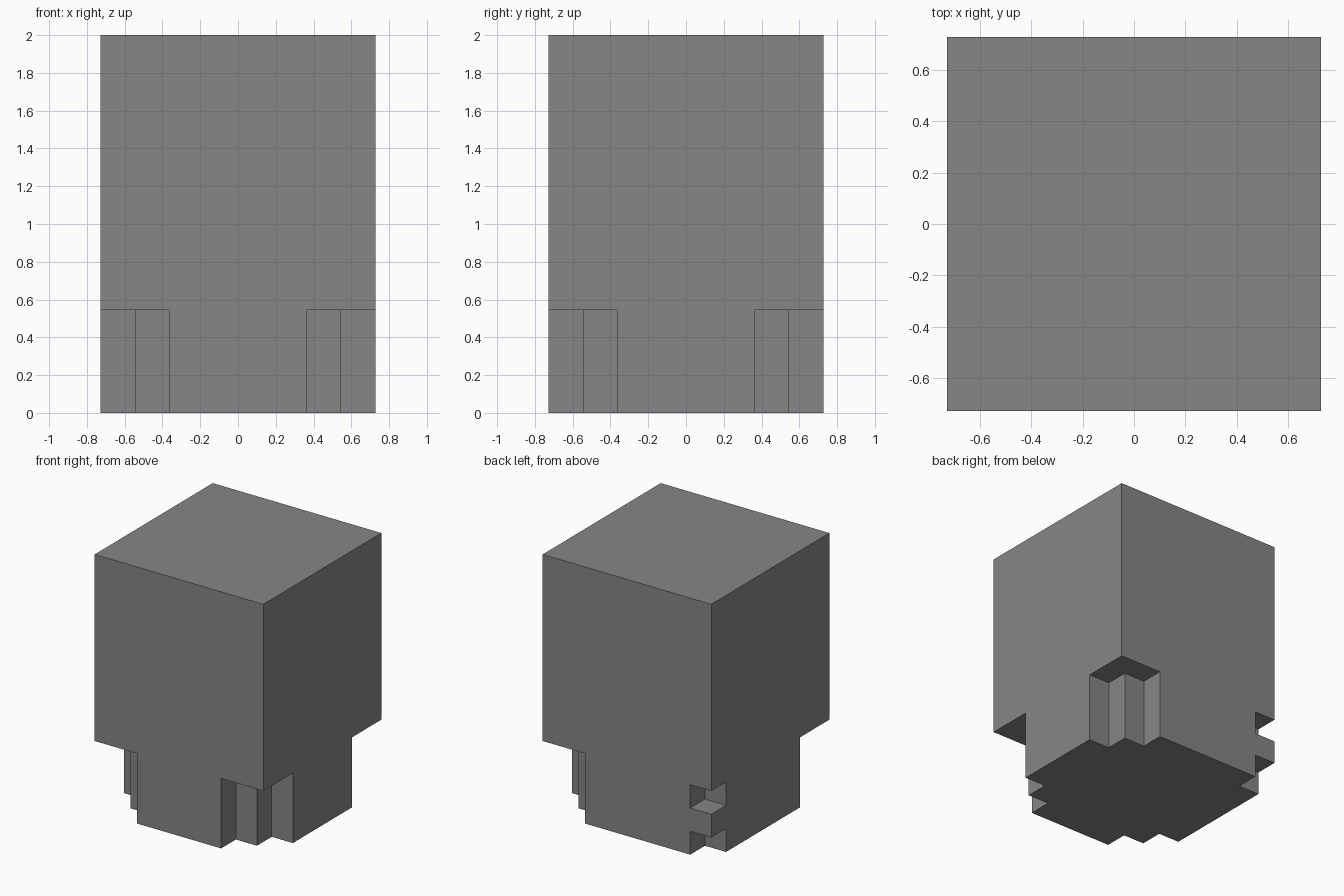
import bpy
import bmesh
from mathutils import Vector
from itertools import product

cube = bpy.data.objects.get("Cube")
if cube:
    bpy.data.objects.remove(cube)

WIDTH, HEIGHT, NOTCH = 8, 11, 3   # size in block units
UNIT = 2 / HEIGHT

stone = bpy.data.materials.new("mid_grey")
stone.use_nodes = True
grey = (0.24, 0.24, 0.24, 1)
stone.diffuse_color = grey
stone.node_tree.nodes["Principled BSDF"].inputs["Base Color"].default_value = grey


def solid(x, y, z):
    """True where the block is filled."""
    if not (0 <= x < WIDTH and 0 <= y < WIDTH and 0 <= z < HEIGHT):
        return False
    if z >= NOTCH:
        return True
    # distance in cells from the nearest corner
    dx, dy = min(x, WIDTH - 1 - x), min(y, WIDTH - 1 - y)
    if x < WIDTH / 2 and y >= WIDTH / 2:
        # back corner: single-cell notches around a remaining middle cell
        return dx + dy > 0 or z == 1
    # other corners: L-shaped notch leaving a step
    return dx + dy > 1


# Outer skin of the block, merged into large flat faces
bm = bmesh.new()
for cell in product(range(WIDTH), range(WIDTH), range(HEIGHT)):
    if not solid(*cell):
        continue
    centre = Vector(cell) + Vector((0.5, 0.5, 0.5))
    for axis, side in product(range(3), (-1, 1)):
        n, u = Vector(), Vector()
        n[axis] = side
        u[(axis + 1) % 3] = 1
        if solid(*(int(c) for c in Vector(cell) + n)):
            continue
        v = n.cross(u)
        corners = [centre + (n + u * a + v * b) / 2
                   for a, b in ((-1, -1), (1, -1), (1, 1), (-1, 1))]
        bm.faces.new([bm.verts.new(
            (p - Vector((WIDTH / 2, WIDTH / 2, 0))) * UNIT) for p in corners])

bmesh.ops.remove_doubles(bm, verts=bm.verts, dist=UNIT / 100)
bmesh.ops.dissolve_limit(bm, angle_limit=0.01, verts=bm.verts, edges=bm.edges)
bmesh.ops.recalc_face_normals(bm, faces=bm.faces)

mesh = bpy.data.meshes.new("notched_block")
bm.to_mesh(mesh)
bm.free()
mesh.materials.append(stone)
bpy.context.collection.objects.link(bpy.data.objects.new("notched_block", mesh))
